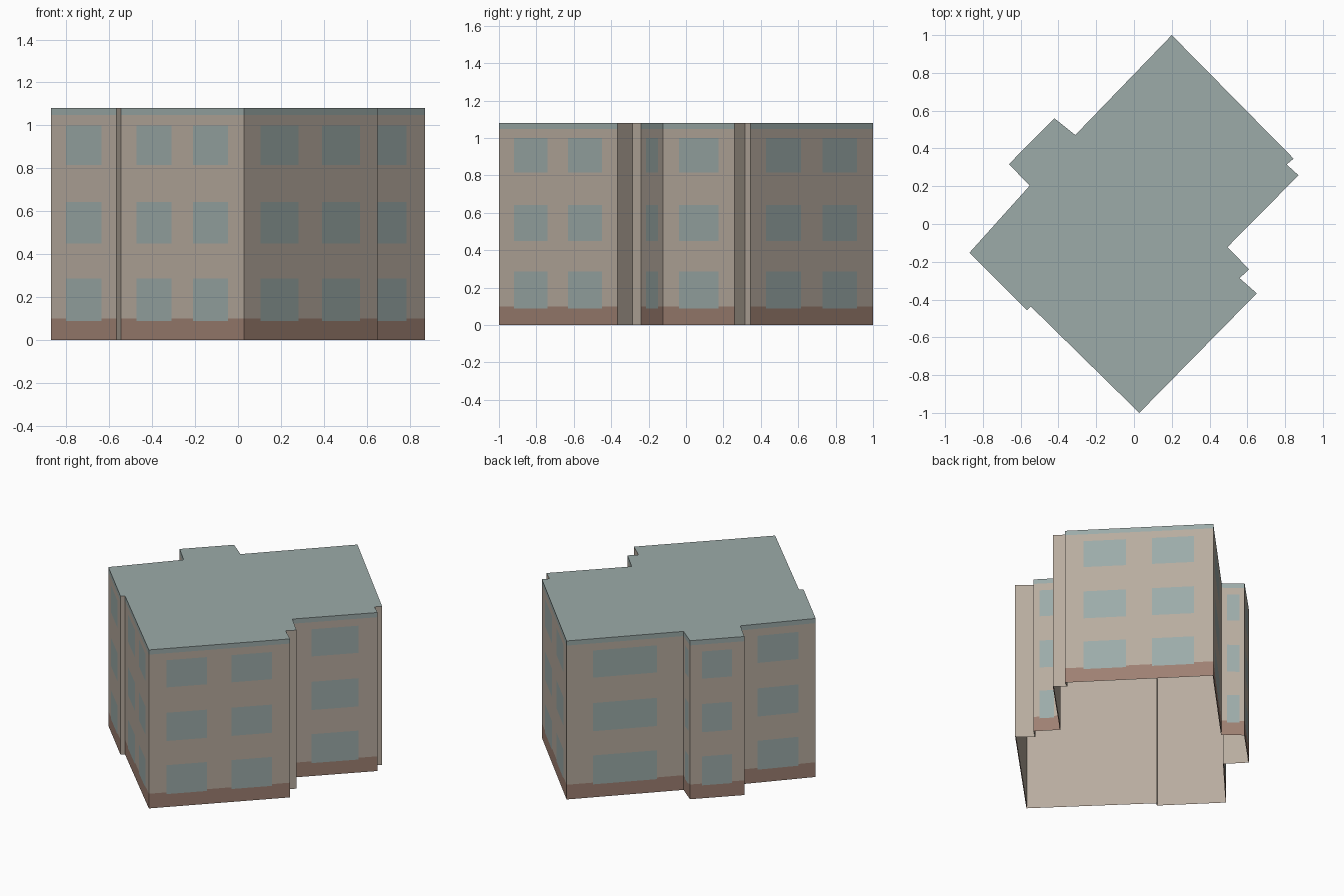
import bpy
from mathutils import Vector

cube = bpy.data.objects.get("Cube")
if cube:
    bpy.data.objects.remove(cube, do_unlink=True)


def linear(c):
    c /= 255
    return c / 12.92 if c <= 0.04045 else ((c + 0.055) / 1.055) ** 2.4


def material(name, *rgb):
    mat = bpy.data.materials.new(name)
    mat.use_nodes = True
    colour = [linear(c) for c in rgb] + [1]
    mat.diffuse_color = colour
    mat.node_tree.nodes["Principled BSDF"].inputs["Base Color"].default_value = colour
    return mat


def mesh_object(name, verts, faces, mats, indices=None):
    mesh = bpy.data.meshes.new(name)
    mesh.from_pydata(verts, [], faces)
    for mat in mats:
        mesh.materials.append(mat)
    for poly, index in zip(mesh.polygons, indices or [0] * len(faces)):
        poly.material_index = index
    obj = bpy.data.objects.new(name, mesh)
    bpy.context.collection.objects.link(obj)
    return obj


plaster = material("beige plaster", 184, 172, 159)
glass = material("blue grey glass", 156, 171, 169)
brick = material("red brown base", 158, 128, 114)
roofing = material("grey green roof", 156, 171, 169)
WALL, GLASS, BASE, TRIM = range(4)
MATS = [plaster, glass, brick, roofing]

# Footprint corners, anticlockwise from the front corner, with the
# number of window columns on the wall that starts at each corner
FOOTPRINT = [
    (0.028, -1.0, 2), (0.65, -0.367, 0), (0.559, -0.287, 0),
    (0.609, -0.24, 1), (0.495, -0.122, 1), (0.871, 0.258, 0),
    (0.808, 0.315, 0), (0.845, 0.346, 2), (0.2, 1.0, 1),
    (-0.311, 0.471, 1), (-0.422, 0.56, 1), (-0.662, 0.317, 1),
    (-0.552, 0.203, 1), (-0.871, -0.152, 1), (-0.567, -0.456, 0),
    (-0.546, -0.437, 2),
]
HEIGHT, BASE_TOP, TRIM_BOTTOM = 1.08, 0.1, 1.048
STOREYS = [(0.088, 0.285), (0.45, 0.642), (0.815, 1.0)]
COLUMNS = {0: [], 1: [(0.225, 0.775)], 2: [(0.125, 0.41), (0.585, 0.87)]}
LINING_GAP = 0.004


def inside(value, spans):
    return any(a < value < b for a, b in spans)


def build_wall(number, start, end, count):
    """One facade cut into a grid; each cell is coloured by its position."""
    if count == 0:
        across, levels = [0, 1], [0, HEIGHT]
    else:
        across = sorted([0, 1] + [t for span in COLUMNS[count] for t in span])
        levels = sorted([0, BASE_TOP, TRIM_BOTTOM, HEIGHT] + [z for s in STOREYS for z in s])
    verts = [(*start.lerp(end, t), z) for z in levels for t in across]
    n = len(across)
    faces, indices = [], []
    for row in range(len(levels) - 1):
        for col in range(n - 1):
            a = row * n + col
            faces.append((a, a + 1, a + n + 1, a + n))
            t = (across[col] + across[col + 1]) / 2
            z = (levels[row] + levels[row + 1]) / 2
            if count and inside(t, COLUMNS[count]) and inside(z, STOREYS):
                indices.append(GLASS)
            elif count and z < BASE_TOP:
                indices.append(BASE)
            elif count and z > TRIM_BOTTOM:
                indices.append(TRIM)
            else:
                indices.append(WALL)
    kind = "window_wall" if count else "return_wall"
    mesh_object(f"{kind}_{number}", verts, faces, MATS, indices)


def inward(start, end):
    along = (end - start).normalized()
    return Vector((-along.y, along.x))


# Facades
corners = [Vector((x, y)) for x, y, _ in FOOTPRINT]
total = len(corners)
for i, (_, _, count) in enumerate(FOOTPRINT):
    build_wall(i + 1, corners[i], corners[(i + 1) % total], count)

# Flat roof; the shell is open underneath
mesh_object("flat_roof", [(*c, HEIGHT) for c in corners], [list(range(total))], [roofing])

# Plain inner lining just behind the facades, facing inward
lining = []
for i, corner in enumerate(corners):
    a = inward(corners[i - 1], corner)
    b = inward(corner, corners[(i + 1) % total])
    lining.append(corner + (a + b) * LINING_GAP / (1 + a.dot(b)))
verts = [(*c, z) for z in (0, HEIGHT - LINING_GAP) for c in lining]
faces = [(j, i, i + total, j + total) for i in range(total) for j in [(i + 1) % total]]
mesh_object("inner_lining", verts, faces, [plaster])
